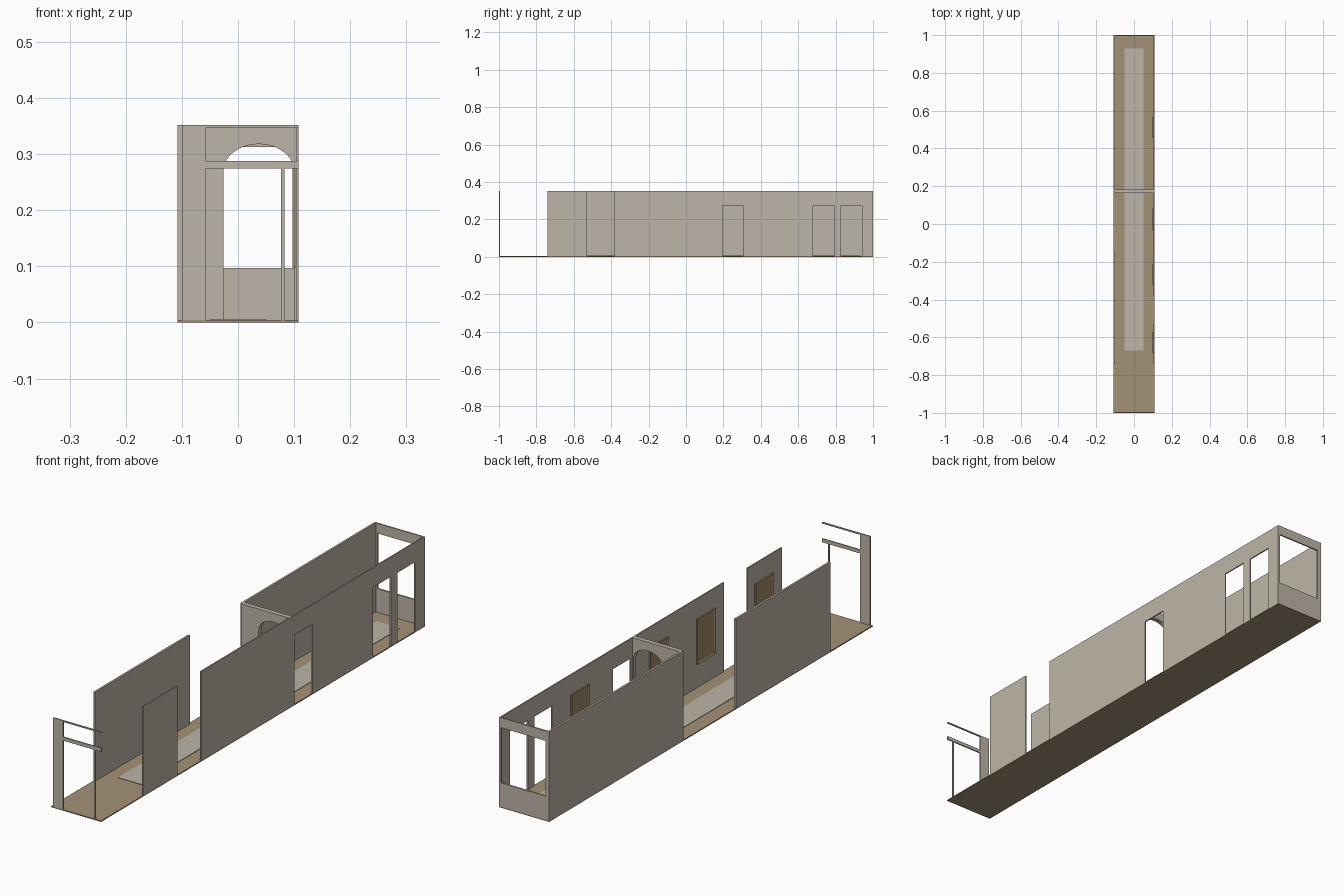
import bpy, bmesh, math
from mathutils import Matrix, Vector

if "Cube" in bpy.data.objects:
    bpy.data.objects.remove(bpy.data.objects["Cube"], do_unlink=True)


def material(name, rgb):
    mat = bpy.data.materials.new(name)
    mat.use_nodes = True
    lin = [((c / 255 + 0.055) / 1.055) ** 2.4 for c in rgb] + [1]
    mat.diffuse_color = lin
    mat.node_tree.nodes["Principled BSDF"].inputs["Base Color"].default_value = lin
    return mat


PLASTER = material("warm grey plaster", (190, 181, 168))
WOOD = material("floor wood", (164, 145, 117))
PICTURE = material("picture brown", (164, 138, 106))


def finish(bm, name, mat):
    bmesh.ops.recalc_face_normals(bm, faces=bm.faces)
    mesh = bpy.data.meshes.new(name)
    bm.to_mesh(mesh)
    bm.free()
    mesh.materials.append(mat)
    obj = bpy.data.objects.new(name, mesh)
    bpy.context.scene.collection.objects.link(obj)
    return obj


def add_box(bm, x, y, z):
    lo, hi = Vector((x[0], y[0], z[0])), Vector((x[1], y[1], z[1]))
    matrix = Matrix.Translation((lo + hi) / 2) @ Matrix.Diagonal((*(hi - lo), 1))
    return bmesh.ops.create_cube(bm, size=1, matrix=matrix)


def boxes(name, mat, *ranges):
    bm = bmesh.new()
    for x, y, z in ranges:
        add_box(bm, x, y, z)
    return finish(bm, name, mat)


BASE, TOP, DOOR = 0.002, 0.352, 0.275
HALF = 0.108
INNER_R, INNER_L = -0.1, 0.103
FULL = (BASE, TOP)

# Floor and rug
boxes("floor", WOOD, ((-HALF, HALF), (-1, 1), (0, 0.004)))
boxes("rug", PLASTER, ((-0.05, 0.05), (-0.67, 0.93), (0.004, 0.006)))

# Right side wall, in two lengths
RIGHT = (-HALF, INNER_R)
boxes("right_wall_front", PLASTER, (RIGHT, (-0.74, -0.155), FULL))
boxes("right_wall_back", PLASTER, (RIGHT, (0.17, 1), FULL))

# Left side wall, with lintels above its doorways
LEFT = (INNER_L, HALF)
boxes("left_wall_front", PLASTER, (LEFT, (-0.74, -0.528), FULL))
doorways = [(0.195, 0.305), (0.68, 0.79), (0.83, 0.94)]
pieces, start = [], -0.383
for a, b in doorways:
    pieces.append((LEFT, (start, a), FULL))
    pieces.append((LEFT, (a, b), (DOOR, TOP)))
    start = b
pieces.append((LEFT, (start, 1), FULL))
boxes("left_wall_back", PLASTER, *pieces)

# Front entrance: side panel, transom bars and door jamb
FRONT = (-1, -0.995)
boxes("entrance_frame", PLASTER,
      ((INNER_R, -0.057), FRONT, FULL),
      ((-0.057, HALF), FRONT, (0.274, 0.288)),
      ((-0.057, HALF), FRONT, (0.347, TOP)),
      ((0.077, 0.083), FRONT, (BASE, 0.274)))

# Back wall with a wide window opening
BACK = (0.994, 1)
boxes("back_window_wall", PLASTER,
      ((INNER_R, INNER_L), BACK, (BASE, 0.097)),
      ((INNER_R, INNER_L), BACK, (0.313, TOP)),
      ((INNER_R, -0.092), BACK, (0.097, 0.313)),
      ((0.1, INNER_L), BACK, (0.097, 0.313)))

# Cross wall with an off-centre arch
centre, radius, spring, rise, steps = 0.037, 0.063, 0.27, 0.048, 20
outline = [(centre - radius, BASE), (INNER_R, BASE), (INNER_R, TOP),
           (HALF, TOP), (HALF, BASE), (centre + radius, BASE)]
for i in range(steps + 1):
    t = math.pi * i / steps
    outline.append((centre + radius * math.cos(t), spring + rise * math.sin(t)))
bm = bmesh.new()
face = bm.faces.new([bm.verts.new((x, 0.165, z)) for x, z in outline])
extruded = bmesh.ops.extrude_face_region(bm, geom=[face], use_keep_orig=True)
moved = [v for v in extruded["geom"] if isinstance(v, bmesh.types.BMVert)]
bmesh.ops.translate(bm, vec=(0, 0.018, 0), verts=moved)
finish(bm, "arch_wall", PLASTER)

# Framed pictures along the left wall
for n, y in enumerate((-0.627, -0.267, 0.025, 0.51), 1):
    bm = bmesh.new()
    add_box(bm, (0.097, INNER_L), (y - 0.056, y + 0.056), (0.098, DOOR))
    bm.normal_update()
    inner = [f for f in bm.faces if f.normal.x < -0.9]
    bmesh.ops.inset_region(bm, faces=inner, thickness=0.008)
    bmesh.ops.translate(bm, vec=(0.003, 0, 0), verts=inner[0].verts)
    finish(bm, f"wall_picture_{n}", PICTURE)
